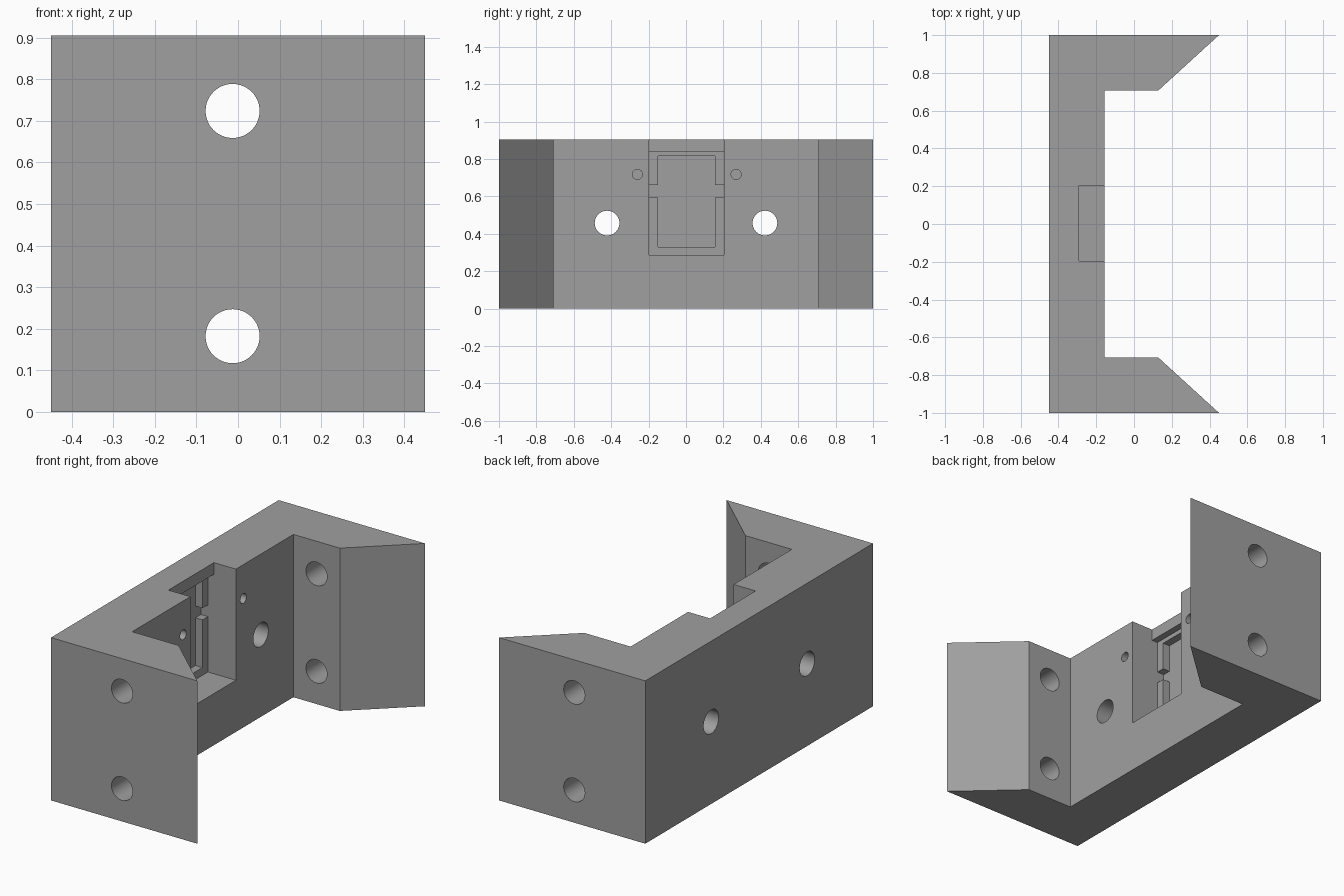
import bpy, bmesh, math
from mathutils import Matrix, Vector

if "Cube" in bpy.data.objects:
    bpy.data.objects.remove(bpy.data.objects["Cube"])

H = 0.905
grey = bpy.data.materials.new("mid grey")
grey.diffuse_color = (0.35, 0.35, 0.35, 1)
grey.use_nodes = True
grey.node_tree.nodes["Principled BSDF"].inputs["Base Color"].default_value = grey.diffuse_color


def make(name, bm):
    bmesh.ops.recalc_face_normals(bm, faces=bm.faces)
    mesh = bpy.data.meshes.new(name)
    bm.to_mesh(mesh)
    bm.free()
    mesh.materials.append(grey)
    ob = bpy.data.objects.new(name, mesh)
    bpy.context.collection.objects.link(ob)
    return ob


def box(name, x0, x1, y0, y1, z0, z1):
    bm = bmesh.new()
    size = Matrix.Diagonal((x1 - x0, y1 - y0, z1 - z0, 1))
    mid = Matrix.Translation(((x0 + x1) / 2, (y0 + y1) / 2, (z0 + z1) / 2))
    bmesh.ops.create_cube(bm, size=1, matrix=mid @ size)
    return make(name, bm)


def drill(name, centre, axis, radius, length):
    bm = bmesh.new()
    turn = Vector(axis).to_track_quat('Z', 'Y').to_matrix().to_4x4()
    bmesh.ops.create_cone(bm, cap_ends=True, segments=48, radius1=radius, radius2=radius,
                          depth=length, matrix=Matrix.Translation(centre) @ turn)
    return make(name, bm)


# Bracket body: C-shaped plan with bevelled arm ends, extruded upward
half = [(-0.45, 1.0), (0.45, 1.0), (0.13, 0.708), (-0.155, 0.708)]
plan = half + [(x, -y) for x, y in reversed(half)]
bm = bmesh.new()
face = bm.faces.new([bm.verts.new((x, y, 0)) for x, y in plan])
out = bmesh.ops.extrude_face_region(bm, geom=[face])
bmesh.ops.translate(bm, vec=(0, 0, H),
                    verts=[v for v in out["geom"] if isinstance(v, bmesh.types.BMVert)])
body = make("bracket_body", bm)

cutters = [
    # Socket: open-topped notch, recess under its lip, deep window and side slot
    box("notch_cutter", -0.29, 0.0, -0.197, 0.203, 0.287, 1.0),
    box("recess_cutter", -0.327, -0.2, -0.197, 0.203, 0.287, 0.84),
    box("window_cutter", -0.37, -0.25, -0.15, 0.155, 0.33, 0.815),
    box("slot_cutter", -0.37, -0.25, -0.197, 0.203, 0.595, 0.66),
]
# Holes through the two arms
for z in (0.182, 0.724):
    cutters.append(drill("arm_hole_cutter", (-0.013, 0, z), (0, 1, 0), 0.065, 2.4))
# Holes through the back plate
for y in (-0.422, 0.422):
    cutters.append(drill("plate_hole_cutter", (-0.3, y, 0.457), (1, 0, 0), 0.066, 0.5))
# Small blind screw holes beside the socket
for y in (-0.26, 0.268):
    cutters.append(drill("screw_hole_cutter", (-0.155, y, 0.717), (1, 0, 0), 0.027, 0.28))

for c in cutters:
    m = body.modifiers.new(c.name, 'BOOLEAN')
    m.operation = 'DIFFERENCE'
    m.solver = 'EXACT'
    m.object = c

# Bake the cuts and clear away the cutters
bpy.context.view_layer.update()
cut = bpy.data.meshes.new_from_object(body.evaluated_get(bpy.context.evaluated_depsgraph_get()))
body.modifiers.clear()
body.data = cut
for c in cutters:
    bpy.data.objects.remove(c)

bpy.context.view_layer.objects.active = body
body.select_set(True)
bpy.ops.object.shade_smooth_by_angle(angle=math.radians(30))
